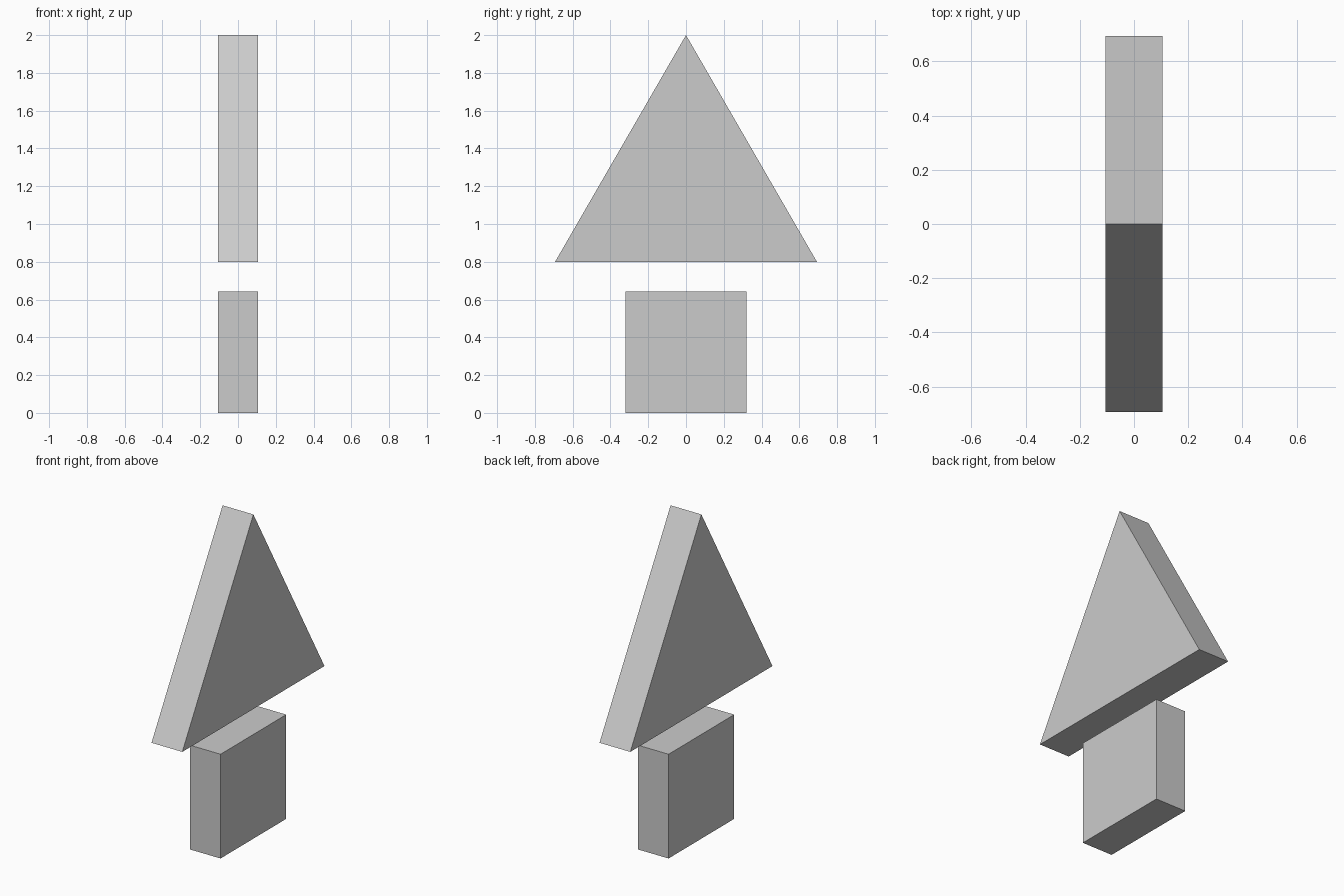
import bpy

if "Cube" in bpy.data.objects:
    bpy.data.objects.remove(bpy.data.objects["Cube"])

HALF_THICKNESS = 0.105


def extruded_profile(name, profile):
    """Extrude a counter-clockwise (y, z) outline along x, centred on x = 0."""
    n = len(profile)
    verts = [(x, y, z) for x in (-HALF_THICKNESS, HALF_THICKNESS) for y, z in profile]
    faces = [tuple(reversed(range(n))), tuple(range(n, 2 * n))]
    faces += [(i, (i + 1) % n, n + (i + 1) % n, n + i) for i in range(n)]
    mesh = bpy.data.meshes.new(name)
    mesh.from_pydata(verts, [], faces)
    mesh.update()
    obj = bpy.data.objects.new(name, mesh)
    bpy.context.collection.objects.link(obj)
    return obj


# Arrow head: upward-pointing equilateral triangle
extruded_profile("arrow_head", [(-0.693, 0.8), (0.693, 0.8), (0, 2)])

# Arrow tail: separate square block below the head
extruded_profile("arrow_tail", [(-0.32, 0), (0.32, 0), (0.32, 0.643), (-0.32, 0.643)])
